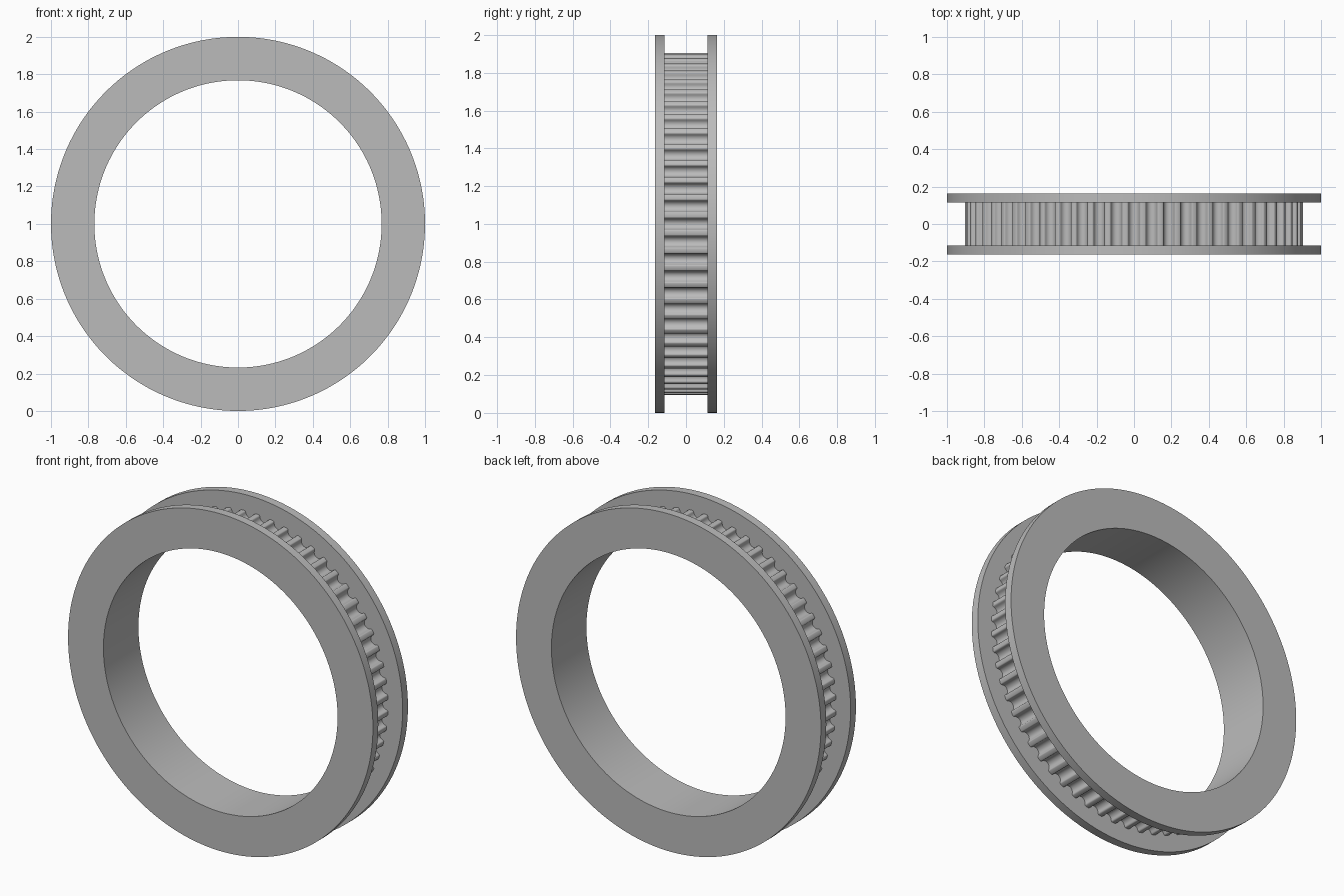
import bpy, bmesh, math

cube = bpy.data.objects.get("Cube")
if cube:
    bpy.data.objects.remove(cube, do_unlink=True)

TEETH = 60
SEGMENTS = 180
CENTRE_Z = 1.0
OUTER, BORE, CORE = 1.0, 0.768, 0.86
HALF_WIDTH, HALF_GAP = 0.164, 0.114

grey = bpy.data.materials.new("plain grey")
grey.use_nodes = True
colour = (0.5, 0.5, 0.5, 1)
grey.diffuse_color = colour
grey.node_tree.nodes["Principled BSDF"].inputs["Base Color"].default_value = colour


def polar(radius, angle, y):
    return (radius * math.cos(angle), y, CENTRE_Z + radius * math.sin(angle))


def loft(name, loops, closed):
    """Skin equal-length closed loops of points into one object."""
    bm = bmesh.new()
    rings = [[bm.verts.new(p) for p in loop] for loop in loops]
    pairs = list(zip(rings, rings[1:] + rings[:1]))
    for a, b in pairs if closed else pairs[:-1]:
        for i in range(len(a)):
            j = (i + 1) % len(a)
            bm.faces.new((a[i], a[j], b[j], b[i]))
    bmesh.ops.recalc_face_normals(bm, faces=bm.faces)
    mesh = bpy.data.meshes.new(name)
    bm.to_mesh(mesh)
    bm.free()
    mesh.materials.append(grey)
    obj = bpy.data.objects.new(name, mesh)
    bpy.context.collection.objects.link(obj)
    bpy.ops.object.select_all(action='DESELECT')
    obj.select_set(True)
    bpy.context.view_layer.objects.active = obj
    bpy.ops.object.shade_smooth_by_angle(angle=math.radians(35))
    return obj


# Bore and both flanges: one turned section
half = [(BORE, HALF_WIDTH), (OUTER, HALF_WIDTH), (OUTER, HALF_GAP), (CORE, HALF_GAP)]
section = half + [(r, -y) for r, y in reversed(half)]
loft("flanged_hub",
     [[polar(r, math.tau * i / SEGMENTS, y) for i in range(SEGMENTS)] for r, y in section],
     True)

# Toothed belt track: round grooves with softened tooth tips
GROOVE_RADIUS, GROOVE_CENTRE, TIP = 0.0295, 0.8985, 0.905
groove = []
for k in range(-6, 7):
    a = math.radians(k * 14)
    groove.append((GROOVE_RADIUS * math.sin(a), GROOVE_CENTRE - GROOVE_RADIUS * math.cos(a)))
tip = [(0.0308, 0.900), (0.0335, 0.9035), (0.0375, TIP)]
pitch_profile = [(-w, r) for w, r in reversed(tip)] + groove + tip

outline = []
for t in range(TEETH):
    for w, r in pitch_profile:
        outline.append((r, math.tau * t / TEETH + w / TIP))
loft("toothed_track",
     [[polar(r, a, y) for r, a in outline] for y in (-HALF_GAP, HALF_GAP)],
     False)
